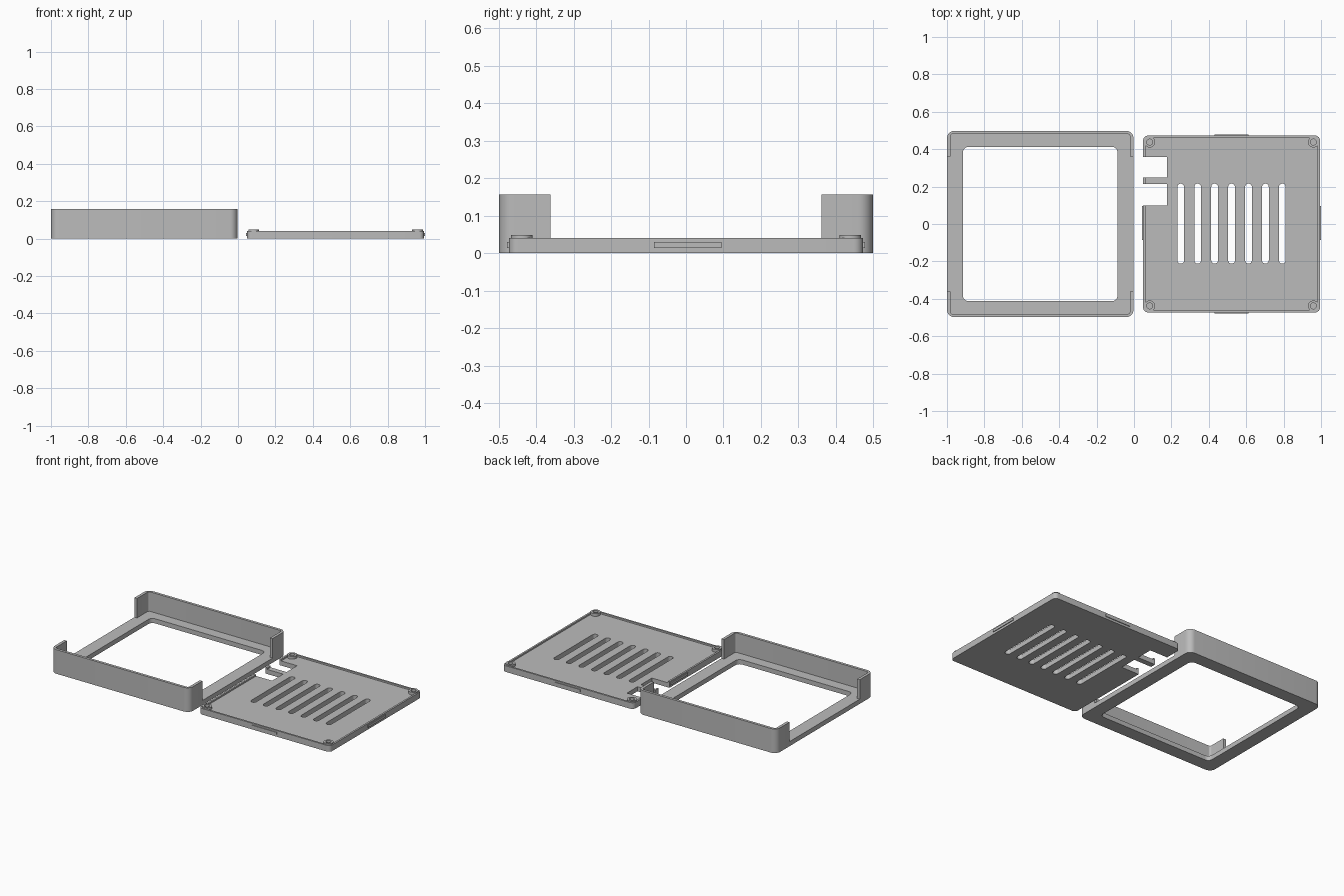
import bpy, bmesh, math

old = bpy.data.objects.get("Cube")
if old:
    bpy.data.objects.remove(old, do_unlink=True)

grey = bpy.data.materials.new("plain grey")
grey.use_nodes = True
grey.diffuse_color = (0.5, 0.5, 0.5, 1)
grey.node_tree.nodes["Principled BSDF"].inputs["Base Color"].default_value = (0.5, 0.5, 0.5, 1)


def prism(name, cx, cy, hx, hy, z0, z1, r=0.0, steps=8):
    """Upright block with rounded vertical corners."""
    pts = []
    corners = [(1, 1), (-1, 1), (-1, -1), (1, -1)]
    for q, (sx, sy) in enumerate(corners):
        px, py = cx + sx * (hx - r), cy + sy * (hy - r)
        for i in range(steps + 1 if r else 1):
            a = (q + i / steps) * math.pi / 2
            p = (px + r * math.cos(a), py + r * math.sin(a))
            if not pts or math.dist(p, pts[-1]) > 1e-5:
                pts.append(p)
    if math.dist(pts[0], pts[-1]) < 1e-5:
        pts.pop()
    bm = bmesh.new()
    face = bm.faces.new([bm.verts.new((x, y, z0)) for x, y in pts])
    top = bmesh.ops.extrude_face_region(bm, geom=[face])["geom"]
    for v in top:
        if isinstance(v, bmesh.types.BMVert):
            v.co.z = z1
    bmesh.ops.recalc_face_normals(bm, faces=bm.faces)
    mesh = bpy.data.meshes.new(name)
    bm.to_mesh(mesh)
    bm.free()
    mesh.materials.append(grey)
    ob = bpy.data.objects.new(name, mesh)
    bpy.context.collection.objects.link(ob)
    return ob


def activate(ob):
    bpy.ops.object.select_all(action='DESELECT')
    ob.select_set(True)
    bpy.context.view_layer.objects.active = ob


def cut(ob, *cutters):
    for c in cutters:
        c.hide_render = True
        activate(ob)
        m = ob.modifiers.new("cut", 'BOOLEAN')
        m.operation, m.solver, m.object = 'DIFFERENCE', 'EXACT', c
        bpy.ops.object.modifier_apply(modifier=m.name)
        bpy.data.objects.remove(c, do_unlink=True)


def smooth(ob):
    activate(ob)
    bpy.ops.object.shade_smooth_by_angle(angle=math.radians(30))


# Case frame: floor ring with walls at the front, back and corners
FX, FLOOR, HIGH = -0.5015, 0.03, 0.157
frame = prism("case_frame", FX, 0, 0.4985, 0.4985, 0, HIGH, 0.04)
cut(frame,
    prism("pocket", FX, 0, 0.48, 0.481, FLOOR, 0.3, 0.012),
    prism("window", FX, 0, 0.413, 0.413, -0.1, 0.3, 0.03),
    prism("side_gaps", FX, 0, 0.6, 0.362, FLOOR, 0.3))
smooth(frame)

# Back cover: tray with a low rim
LX, HALF, RIM, BASE = 0.5215, 0.4725, 0.04, 0.03
cover = prism("back_cover", LX, 0, HALF, HALF, 0, RIM, 0.025)
cut(cover, prism("tray", LX, 0, HALF - 0.012, HALF - 0.012, BASE, 0.2, 0.015))

# Vent slots
for i in range(-3, 4):
    cut(cover, prism("slot", LX + 0.0905 * i, 0.002, 0.018, 0.214, -0.1, 0.2, 0.0179))

# Connector notches in the side edge
for y0, y1 in ((0.10, 0.213), (0.248, 0.357)):
    cut(cover, prism("notch", 0.088, (y0 + y1) / 2, 0.088, (y1 - y0) / 2, -0.1, 0.2))
smooth(cover)

# Corner screw posts
for sx in (-1, 1):
    for sy in (-1, 1):
        x, y = LX + sx * 0.4375, sy * 0.438
        post = prism("screw_post", x, y, 0.029, 0.029, BASE - 0.005, 0.048, 0.029)
        cut(post, prism("hole", x, y, 0.016, 0.016, -0.1, 0.2, 0.016))
        smooth(post)

# Snap ridges on the four cover edges
for s in (-1, 1):
    prism("snap_ridge", LX, s * HALF, 0.09, 0.005, 0.014, 0.03)
    prism("snap_ridge", LX + s * HALF, 0.005, 0.005, 0.09, 0.014, 0.03)
